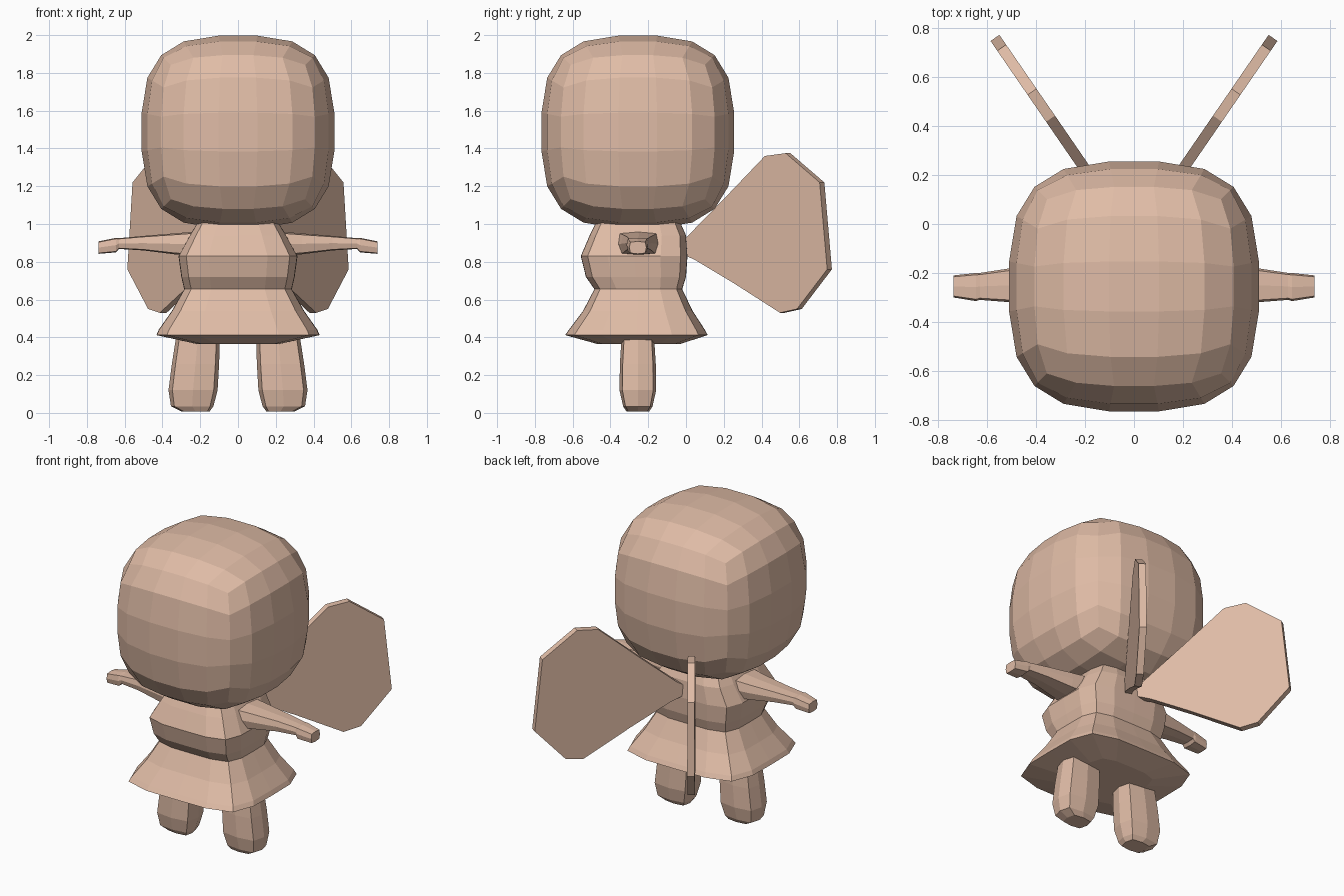
import bpy, bmesh
from mathutils import Vector

if "Cube" in bpy.data.objects:
    bpy.data.objects.remove(bpy.data.objects["Cube"])

skin = bpy.data.materials.new("warm_beige")
skin.diffuse_color = (0.74, 0.50, 0.38, 1)
skin.use_nodes = True
skin.node_tree.nodes["Principled BSDF"].inputs["Base Color"].default_value = skin.diffuse_color
CY = -0.255  # depth of the figure's vertical axis


def finish(name, bm):
    bmesh.ops.recalc_face_normals(bm, faces=bm.faces)
    me = bpy.data.meshes.new(name)
    bm.to_mesh(me)
    bm.free()
    me.materials.append(skin)
    ob = bpy.data.objects.new(name, me)
    bpy.context.collection.objects.link(ob)
    return ob


def rounded_square(n, p):
    """Unit square outline with n segments per side, rounded by a p-norm."""
    pts = []
    for k in range(4):
        for i in range(n):
            a, b = 1.0, -1 + 2 * i / n
            for _ in range(k):
                a, b = -b, a
            r = (abs(a) ** p + abs(b) ** p) ** (1 / p)
            pts.append((a / r, b / r))
    return pts


def loft(name, rings):
    bm = bmesh.new()
    rows = [[bm.verts.new(co) for co in ring] for ring in rings]
    for r0, r1 in zip(rows, rows[1:]):
        for i in range(len(r0)):
            j = (i + 1) % len(r0)
            bm.faces.new((r0[i], r0[j], r1[j], r1[i]))
    bm.faces.new(rows[0])
    bm.faces.new(rows[-1])
    return finish(name, bm)


# Head: cube with five divisions per edge, puffed out by a 3-norm
bm = bmesh.new()
bmesh.ops.create_cube(bm, size=2)
bmesh.ops.subdivide_edges(bm, edges=bm.edges[:], cuts=4, use_grid_fill=True)
for v in bm.verts:
    r = sum(abs(c) ** 3 for c in v.co) ** (1 / 3)
    v.co = v.co / r * 0.513 + Vector((0, CY, 1.487))
finish("head", bm)

# Torso and flared skirt: (z, half width, back y, front y)
profile = [(0.365, 0.22, -0.03, -0.47), (0.412, 0.432, 0.115, -0.64),
           (0.44, 0.42, 0.10, -0.62), (0.54, 0.35, 0.035, -0.545),
           (0.655, 0.285, -0.02, -0.485), (0.72, 0.30, 0.0, -0.53),
           (0.83, 0.315, 0.008, -0.557), (0.94, 0.255, 0.0, -0.51),
           (1.03, 0.20, -0.04, -0.465)]
loft("body_and_skirt", [[(x * hx, (yb + yf) / 2 + y * (yb - yf) / 2, z)
                         for x, y in rounded_square(4, 5)]
                        for z, hx, yb, yf in profile])

# Legs: (z, inner x, outer x, half depth)
leg = [(0.008, 0.15, 0.30, 0.06), (0.035, 0.13, 0.355, 0.078),
       (0.12, 0.108, 0.368, 0.097), (0.26, 0.10, 0.35, 0.095),
       (0.42, 0.095, 0.325, 0.085)]
# Arms: (x, bottom z, top z, front y, back y)
arm = [(0.22, 0.83, 0.96, -0.37, -0.14), (0.34, 0.84, 0.95, -0.345, -0.155),
       (0.50, 0.86, 0.937, -0.32, -0.18), (0.63, 0.868, 0.925, -0.31, -0.20),
       (0.645, 0.85, 0.927, -0.315, -0.20), (0.738, 0.842, 0.908, -0.30, -0.21)]
# Wing outline seen from the side: (y, z)
wing = [(-0.03, 0.85), (-0.03, 0.90), (0.02, 0.935), (0.22, 1.14), (0.43, 1.36),
        (0.54, 1.375), (0.72, 1.22), (0.76, 0.76), (0.60, 0.55),
        (0.51, 0.53), (0.26, 0.69), (0.06, 0.81)]

for s, side in ((1, "right"), (-1, "left")):
    loft("leg_" + side, [[(s * ((x0 + x1) / 2 + a * (x1 - x0) / 2), CY + b * d, z)
                          for a, b in rounded_square(2, 4)]
                         for z, x0, x1, d in leg])
    loft("arm_" + side, [[(s * x, (y0 + y1) / 2 + a * (y1 - y0) / 2,
                           (z0 + z1) / 2 + b * (z1 - z0) / 2)
                          for a, b in rounded_square(2, 5)]
                         for x, z0, z1, y0, y1 in arm])
    # Wings: thin plates swept back and outwards
    loft("wing_" + side, [[(s * (0.045 + 0.688 * y + t * 0.82), y - t * 0.57, z)
                           for y, z in wing] for t in (-0.022, 0.022)])
